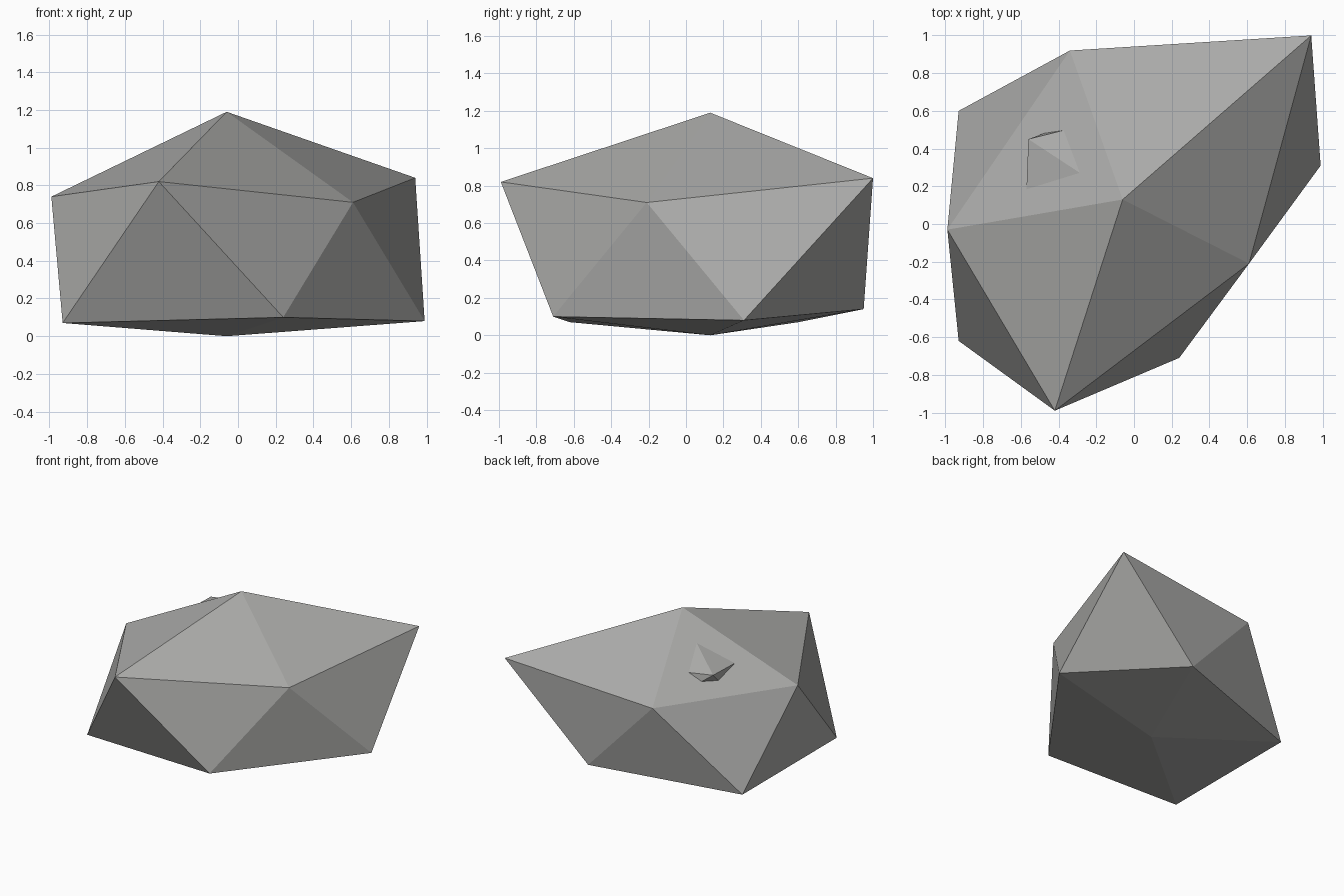
import bpy
import bmesh
from mathutils import Vector

cube = bpy.data.objects.get("Cube")
if cube:
    bpy.data.objects.remove(cube, do_unlink=True)

# Stone material
stone = bpy.data.materials.new("stone_grey")
stone.use_nodes = True
GREY = (0.4, 0.4, 0.39, 1)
stone.diffuse_color = GREY
stone.node_tree.nodes["Principled BSDF"].inputs["Base Color"].default_value = GREY


def make_rock(name, top, upper, lower, bottom):
    """Twenty flat facets from two poles and two staggered five-point rings."""
    bm = bmesh.new()
    t, b = bm.verts.new(top), bm.verts.new(bottom)
    up = [bm.verts.new(p) for p in upper]
    low = [bm.verts.new(p) for p in lower]
    for i in range(5):
        j = (i + 1) % 5
        bm.faces.new((t, up[i], up[j]))
        bm.faces.new((up[i], low[i], up[j]))
        bm.faces.new((up[j], low[i], low[j]))
        bm.faces.new((b, low[j], low[i]))
    bmesh.ops.recalc_face_normals(bm, faces=bm.faces)
    mesh = bpy.data.meshes.new(name)
    bm.to_mesh(mesh)
    bm.free()
    mesh.materials.append(stone)
    obj = bpy.data.objects.new(name, mesh)
    bpy.context.collection.objects.link(obj)
    return obj


# Main boulder: rings run counter-clockwise from the front
make_rock(
    "boulder",
    (-0.06, 0.13, 1.19),
    [(-0.42, -0.99, 0.82), (0.61, -0.21, 0.71), (0.94, 1.0, 0.84),
     (-0.34, 0.92, 0.74), (-0.99, -0.03, 0.74)],
    [(0.24, -0.71, 0.10), (0.99, 0.31, 0.08), (0.22, 0.95, 0.14),
     (-0.93, 0.60, 0.07), (-0.93, -0.62, 0.07)],
    (-0.06, 0.13, 0.0))

# Small rock sunk into the upper slope, only its tip showing
tip = Vector((-0.56, 0.45, 0.89))
center = tip + Vector((0.2, -0.17, -0.12))
rim = [(-0.36, 0.50, 0.88), (-0.48, 0.48, 0.83), (-0.56, 0.38, 0.82),
       (-0.57, 0.19, 0.89), (-0.27, 0.26, 1.02)]
ring = [tip.lerp(Vector(p), 1.3) for p in rim]
opposite = [2 * center - ring[(i + 3) % 5] for i in range(5)]
make_rock("small_rock", tip, ring, opposite, 2 * center - tip)
